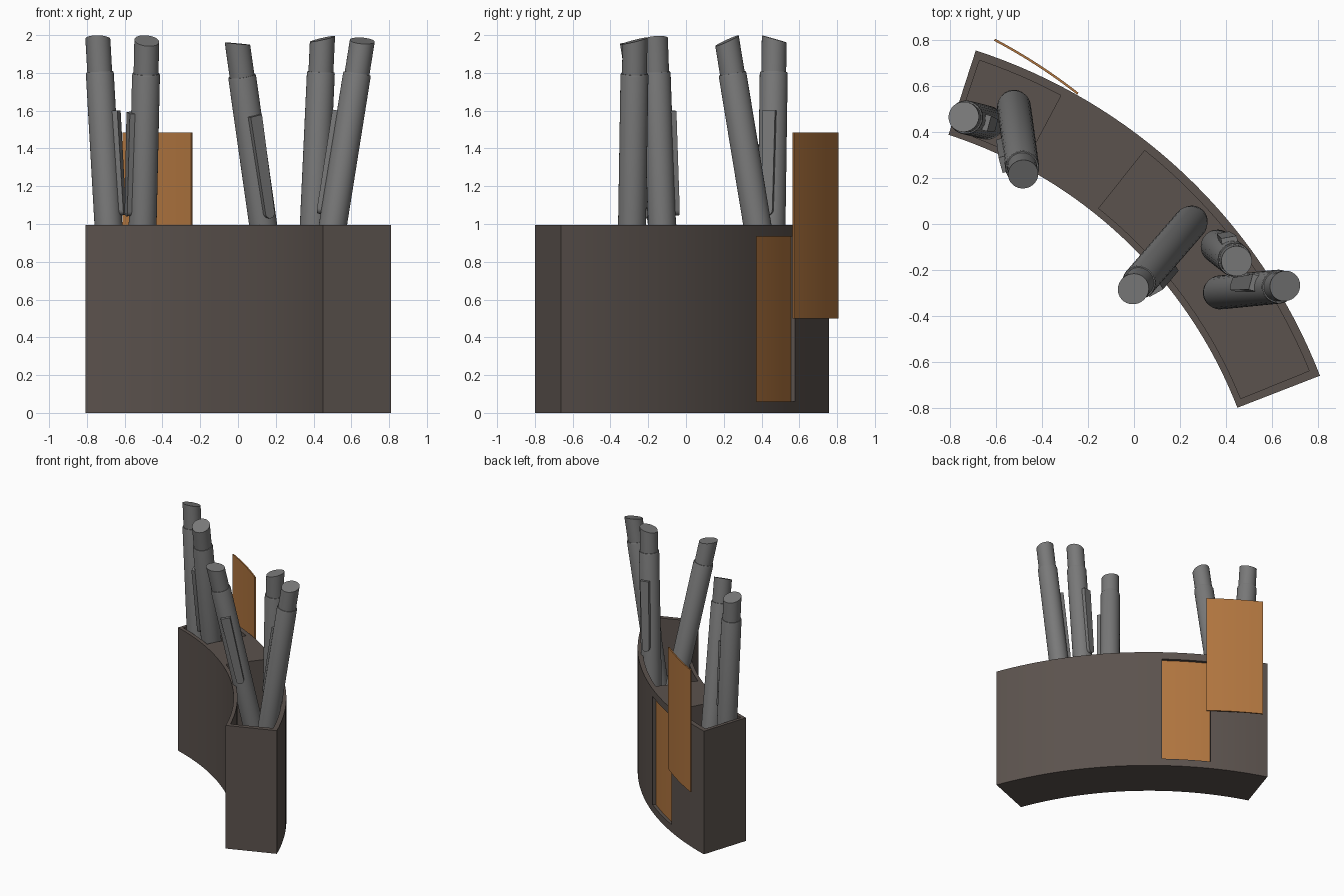
import bpy, bmesh, math
from mathutils import Vector, Quaternion

if "Cube" in bpy.data.objects:
    bpy.data.objects.remove(bpy.data.objects["Cube"], do_unlink=True)

CENTRE = Vector((-1.43, -1.53))      # centre of the curved holder's arc
HEIGHT = 0.995


def material(name, rgb):
    m = bpy.data.materials.new(name)
    m.use_nodes = True
    m.diffuse_color = (*rgb, 1)
    m.node_tree.nodes["Principled BSDF"].inputs["Base Color"].default_value = (*rgb, 1)
    return m


DARK = material("dark brown", (0.105, 0.085, 0.075))
TAN = material("tan brown", (0.44, 0.18, 0.05))
GREY = material("grey", (0.19, 0.19, 0.19))


def finish(bm, name, mat):
    bmesh.ops.recalc_face_normals(bm, faces=bm.faces)
    mesh = bpy.data.meshes.new(name)
    bm.to_mesh(mesh)
    bm.free()
    mesh.materials.append(mat)
    obj = bpy.data.objects.new(name, mesh)
    bpy.context.collection.objects.link(obj)
    return obj


def smooth(obj):
    bpy.ops.object.select_all(action="DESELECT")
    obj.select_set(True)
    bpy.context.view_layer.objects.active = obj
    bpy.ops.object.shade_smooth_by_angle(angle=math.radians(30))


def prism(bm, outline, offset):
    """Extrude a closed outline of points along an offset."""
    face = bm.faces.new([bm.verts.new(p) for p in outline])
    ext = bmesh.ops.extrude_face_region(bm, geom=[face])
    moved = [v for v in ext["geom"] if isinstance(v, bmesh.types.BMVert)]
    bmesh.ops.translate(bm, verts=moved, vec=offset)


def sector(name, r_in, r_out, a0, a1, z0, z1, mat, shift=(0, 0), steps=32):
    """Solid slice of a ring between two angles in degrees."""
    c = CENTRE + Vector(shift)
    angles = [math.radians(a0 + (a1 - a0) * i / steps) for i in range(steps + 1)]
    ring = [(r_out, a) for a in angles] + [(r_in, a) for a in reversed(angles)]
    bm = bmesh.new()
    prism(bm, [(c.x + r * math.cos(a), c.y + r * math.sin(a), z0) for r, a in ring],
          (0, 0, z1 - z0))
    return finish(bm, name, mat)


# Curved holder with two open pockets and a shallow recess in the back
holder = sector("holder", 2.017, 2.403, 21.2, 72.05, 0, HEIGHT, DARK)
cutters = [
    sector("small_pocket_cutter", 2.045, 2.367, 62, 71.35, 0.06, 1.2, DARK),
    sector("large_pocket_cutter", 2.045, 2.367, 22.1, 51.4, 0.06, 1.2, DARK),
    sector("recess_cutter", 2.375, 2.5, 52.4, 61.3, 0.06, 0.935, DARK),
]
bpy.context.view_layer.objects.active = holder
for cutter in cutters:
    cutter.hide_render = True
    mod = holder.modifiers.new(cutter.name, "BOOLEAN")
    mod.operation = "DIFFERENCE"
    mod.solver = "EXACT"
    mod.object = cutter
    bpy.ops.object.modifier_apply(modifier=mod.name)
    bpy.data.objects.remove(cutter, do_unlink=True)
smooth(holder)

# Tan lining of the recess and the loose cover panel beside it
smooth(sector("recess_panel", 2.373, 2.379, 52.4, 61.3, 0.06, 0.935, TAN, steps=12))
smooth(sector("cover_panel", 2.405, 2.415, 51.95, 62.25, 0.5, 1.485, TAN,
              shift=(-0.3, 0.2), steps=12))


def pen(name, bottom, top, clip_angle):
    """Round pen with a rounded tip, stepped cap, slanted end and side clip."""
    bottom, top = Vector(bottom), Vector(top)
    axis = top - bottom
    length = axis.length
    sides, slant = 32, 0.28
    shoulder = length - 0.175
    profile = [(0.035, 0), (0.055, 0.015), (0.068, 0.045), (0.074, 0.1),
               (0.074, shoulder - 0.01), (0.071, shoulder), (0.066, shoulder),
               (0.066, length)]
    bm = bmesh.new()
    rings = []
    for r, z in profile:
        ring = []
        for i in range(sides):
            a = math.tau * i / sides
            x, y = r * math.cos(a), r * math.sin(a)
            ring.append(bm.verts.new((x, y, z + (slant * x if z == length else 0))))
        rings.append(ring)
    for low, high in zip(rings, rings[1:]):
        for i in range(sides):
            j = (i + 1) % sides
            bm.faces.new((low[i], low[j], high[j], high[i]))
    bm.faces.new(rings[0])
    bm.faces.new(rings[-1])

    # Clip: tapered strip with a rounded lower end
    low, high, w = length - 0.94, length - 0.385, 0.028
    outline = [(0.035, 0.06, high), (-0.035, 0.06, high)]
    for i in range(9):
        a = math.pi * (1 + i / 8)
        outline.append((w * math.cos(a), 0.06, low + w + w * math.sin(a)))
    prism(bm, outline, (0, 0.033, 0))

    obj = finish(bm, name, GREY)
    turn = Quaternion((0, 0, 1), math.radians(clip_angle - 90))
    obj.rotation_mode = "QUATERNION"
    obj.rotation_quaternion = Vector((0, 0, 1)).rotation_difference(axis) @ turn
    obj.location = bottom
    smooth(obj)


# Five pens leaning in the pockets
pen("outer_pen", (-0.635, 0.44, 0.1), (-0.742, 0.467, 1.98), -15)
pen("second_pen", (-0.525, 0.525, 0.1), (-0.483, 0.217, 1.97), 195)
pen("front_pen", (0.26, 0.02, 0.1), (-0.003, -0.283, 1.955), -60)
pen("back_pen", (0.36, -0.095, 0.1), (0.447, -0.162, 1.98), 100)
pen("end_pen", (0.36, -0.3, 0.1), (0.658, -0.27, 1.97), 165)
